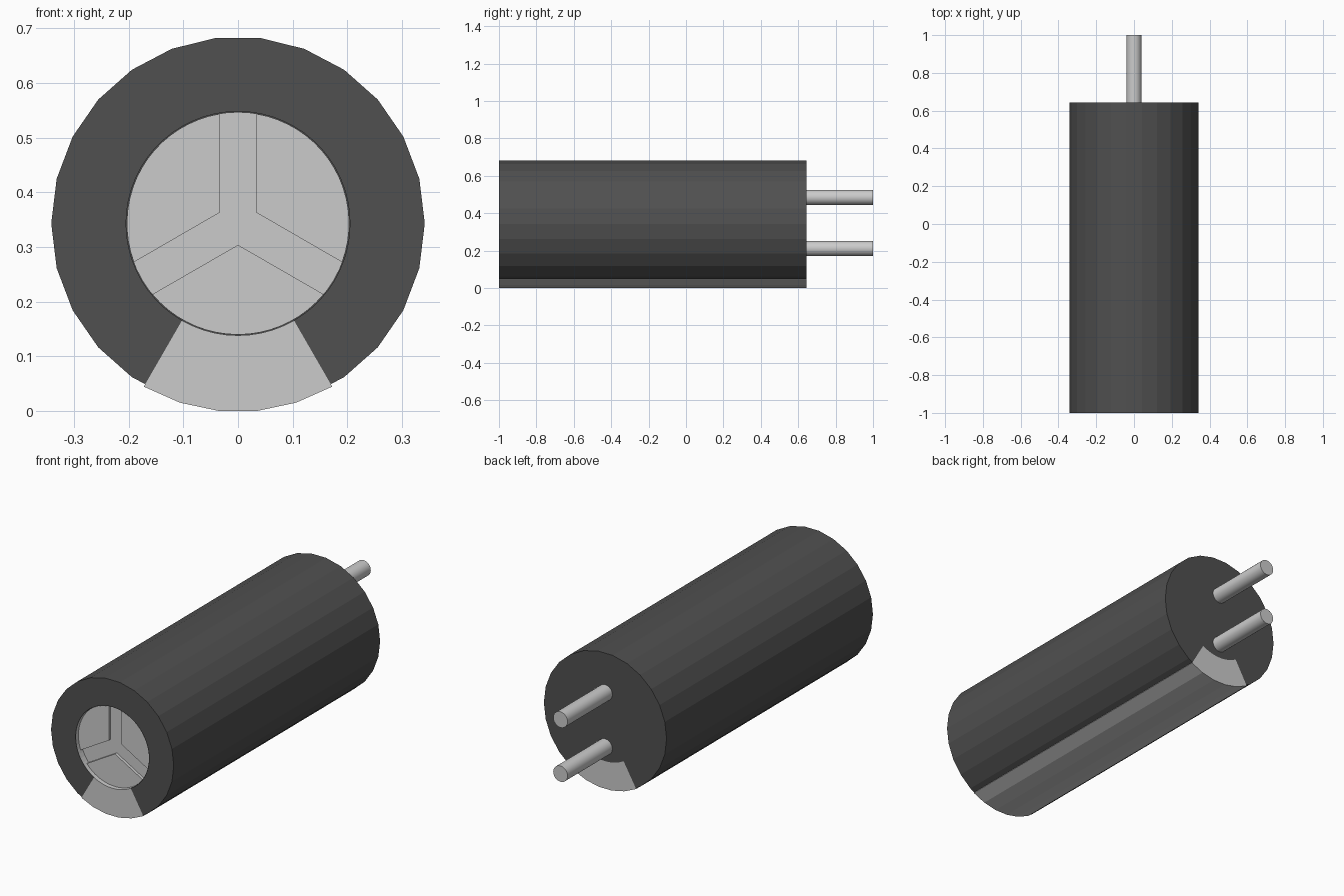
import bpy, bmesh
from math import cos, sin, radians, asin, degrees

if "Cube" in bpy.data.objects:
    bpy.data.objects.remove(bpy.data.objects["Cube"])

CZ = 0.343                       # axis height
FRONT, BACK = -1.0, 0.643
R_SHELL, R_WEDGE, R_CORE = 0.342, 0.345, 0.205
SLOT = 0.034                     # half width of the Y groove
LIP, FLOOR = FRONT + 0.02, FRONT + 0.035

dark = bpy.data.materials.new("dark_shell")
dark.diffuse_color = (0.08, 0.08, 0.08, 1)
dark.use_nodes = True
dark.node_tree.nodes["Principled BSDF"].inputs["Base Color"].default_value = dark.diffuse_color


def polar(r, deg):
    return (r * cos(radians(deg)), CZ + r * sin(radians(deg)))


def arc(r, a0, a1, n):
    return [polar(r, a0 + (a1 - a0) * i / n) for i in range(n + 1)]


def prism(bm, pts, y0, y1, front=True, back=True):
    """Extrude an (x, z) outline along y."""
    a = [bm.verts.new((x, y0, z)) for x, z in pts]
    b = [bm.verts.new((x, y1, z)) for x, z in pts]
    n = len(pts)
    faces = [bm.faces.new((a[i], a[(i + 1) % n], b[(i + 1) % n], b[i])) for i in range(n)]
    if front:
        faces.append(bm.faces.new(a))
    if back:
        faces.append(bm.faces.new(b[::-1]))
    bmesh.ops.recalc_face_normals(bm, faces=faces)


def finish(bm, name, mat=None, smooth=False):
    me = bpy.data.meshes.new(name)
    bm.to_mesh(me)
    bm.free()
    ob = bpy.data.objects.new(name, me)
    bpy.context.collection.objects.link(ob)
    if mat:
        me.materials.append(mat)
    if smooth:
        bpy.context.view_layer.objects.active = ob
        ob.select_set(True)
        bpy.ops.object.shade_smooth_by_angle(angle=radians(30))
        ob.select_set(False)
    return ob


# Dark outer shell: 26-sided, open over the bottom 60 degrees, closed at the back
step = 360 / 26
edge_r = R_SHELL * cos(radians(step / 2)) / cos(radians(60 - 4.5 * step))
outer = [polar(edge_r, -60)] + [polar(R_SHELL, i * step) for i in range(-4, 18)] + [polar(edge_r, 240)]
bm = bmesh.new()
prism(bm, outer + arc(R_CORE, 240, -60, 50), FRONT, BACK)
cap = [bm.verts.new((x, BACK, z)) for x, z in arc(R_CORE, 0, 354, 59)]
bm.faces.new(cap[::-1])
bmesh.ops.remove_doubles(bm, verts=bm.verts, dist=1e-5)
finish(bm, "outer_shell", dark)

# Light wedge filling the bottom opening
bm = bmesh.new()
prism(bm, arc(R_WEDGE, -120, -60, 5) + arc(R_CORE, -60, -120, 10), FRONT, BACK)
finish(bm, "bottom_wedge")

# Core: thin sleeve lining, groove floor and three raised sectors
bm = bmesh.new()
r = R_CORE - 0.001
prism(bm, arc(r, 0, 354, 59), FLOOR, BACK - 0.01)
sleeve = arc(r, 0, 354, 59)
prism(bm, sleeve, FRONT, FLOOR, front=False, back=False)
for f in bm.faces:               # lining faces look inward
    c = f.calc_center_median()
    if c.y < FLOOR - 0.001 and f.normal.x * c.x + f.normal.z * (c.z - CZ) > 0:
        f.normal_flip()
half = 60 - degrees(asin(SLOT / r))
for mid in (30, 150, 270):
    apex = polar(SLOT / sin(radians(60)), mid)
    prism(bm, [apex] + arc(r - 0.0005, mid - half, mid + half, 18), LIP, FLOOR, back=False)
finish(bm, "core")

# Two rear pins
for i, z in enumerate((0.211, 0.484)):
    bm = bmesh.new()
    pts = [(0.04 * cos(radians(k * 15)), z + 0.04 * sin(radians(k * 15))) for k in range(24)]
    prism(bm, pts, BACK - 0.005, 1.0)
    finish(bm, f"rear_pin_{i + 1}", smooth=True)
